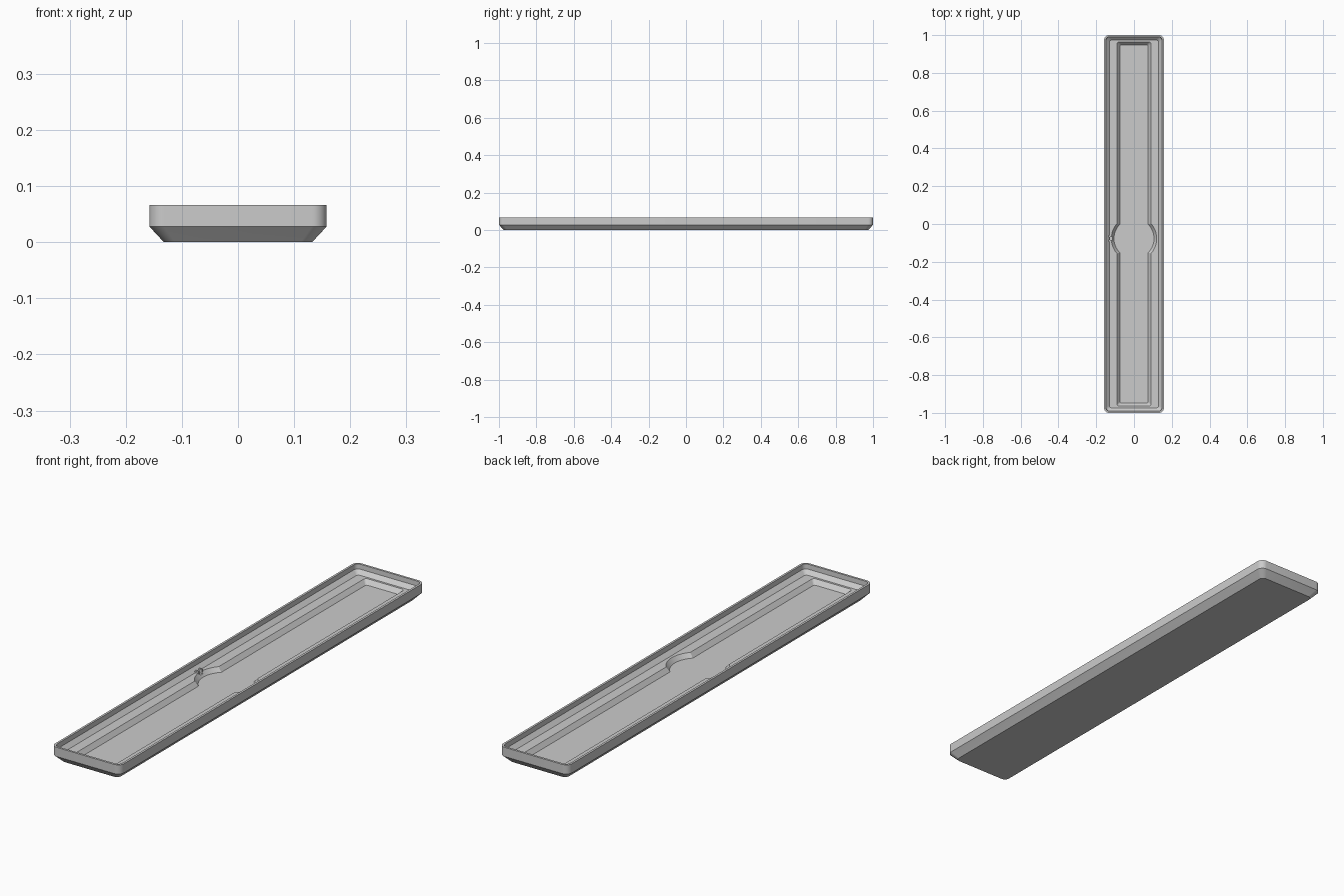
import bpy, bmesh
from math import cos, sin, pi, acos, sqrt, radians

if "Cube" in bpy.data.objects:
    bpy.data.objects.remove(bpy.data.objects["Cube"])

BULGE_Y = -0.077


def corner(cx, cy, r, a0, n=8):
    return [(cx + r * cos(a0 + pi / 2 * i / n), cy + r * sin(a0 + pi / 2 * i / n))
            for i in range(n + 1)]


def rounded_rect(w, l, r):
    pts = []
    for k, (sx, sy) in enumerate([(1, 1), (-1, 1), (-1, -1), (1, -1)]):
        pts += corner(sx * (w - r), sy * (l - r), r, k * pi / 2)
    return pts


def recess_outline(w, l, r, bulge, n=20):
    # long slot with a round thumb bulge on both long sides
    a = acos(w / bulge)
    arc = [-a + 2 * a * i / n for i in range(n + 1)]
    right = [(bulge * cos(t), BULGE_Y + bulge * sin(t)) for t in arc]
    left = [(-x, 2 * BULGE_Y - y) for x, y in right]
    pts = right
    pts += corner(w - r, l - r, r, 0) + corner(-w + r, l - r, r, pi / 2)
    pts += left
    pts += corner(-w + r, -l + r, r, pi) + corner(w - r, -l + r, r, 3 * pi / 2)
    return pts


def loft(name, rings):
    # stack closed outlines (points, z) into one capped solid
    bm = bmesh.new()
    loops = [[bm.verts.new((x, y, z)) for x, y in pts] for pts, z in rings]
    n = len(loops[0])
    for a, b in zip(loops, loops[1:]):
        for i in range(n):
            j = (i + 1) % n
            bm.faces.new((a[i], a[j], b[j], b[i]))
    bm.faces.new(loops[0][::-1])
    bm.faces.new(loops[-1])
    bmesh.ops.recalc_face_normals(bm, faces=bm.faces)
    me = bpy.data.meshes.new(name)
    bm.to_mesh(me)
    bm.free()
    ob = bpy.data.objects.new(name, me)
    bpy.context.collection.objects.link(ob)
    return ob


def box(name, x0, x1, y0, y1, z0, z1):
    pts = [(x0, y0), (x1, y0), (x1, y1), (x0, y1)]
    return loft(name, [(pts, z0), (pts, z1)])


# tray shell: chamfered underside, thin rim, sloped inside wall, flat ledge
tray = loft("tray", [
    (rounded_rect(0.132, 0.974, 0.02), 0.0),
    (rounded_rect(0.158, 1.0, 0.026), 0.028),
    (rounded_rect(0.158, 1.0, 0.026), 0.066),
    (rounded_rect(0.149, 0.991, 0.018), 0.066),
    (rounded_rect(0.148, 0.990, 0.018), 0.046),
    (rounded_rect(0.131, 0.973, 0.012), 0.030),
])

# recess in the ledge, with sloped sides
recess = loft("recess_cutter", [
    (recess_outline(0.075, 0.948, 0.008, 0.106), 0.012),
    (recess_outline(0.090, 0.964, 0.012, 0.120), 0.030),
    (recess_outline(0.090, 0.964, 0.012, 0.120), 0.060),
])

# small notch from the bulge to the left wall
notch = box("notch_cutter", -0.128, -0.09, BULGE_Y - 0.008, BULGE_Y + 0.008, 0.021, 0.05)

for cutter in (recess, notch):
    mod = tray.modifiers.new(cutter.name, "BOOLEAN")
    mod.operation = "DIFFERENCE"
    mod.solver = "EXACT"
    mod.object = cutter
    cutter.hide_render = True
    cutter.hide_viewport = False

# bake the cuts
deps = bpy.context.evaluated_depsgraph_get()
baked = bpy.data.meshes.new_from_object(tray.evaluated_get(deps))
tray.modifiers.clear()
tray.data = baked
for cutter in (recess, notch):
    bpy.data.objects.remove(cutter)

# two small lugs either side of the notch
for label, s in (("front", -1), ("back", 1)):
    y = BULGE_Y + s * 0.012
    box("notch_lug_" + label, -0.134, -0.117, y - 0.004, y + 0.004, 0.024, 0.037)

# smooth rounded corners, sharp edges elsewhere
for ob in bpy.context.collection.objects:
    ob.select_set(True)
bpy.context.view_layer.objects.active = tray
bpy.ops.object.shade_smooth_by_angle(angle=radians(25))
